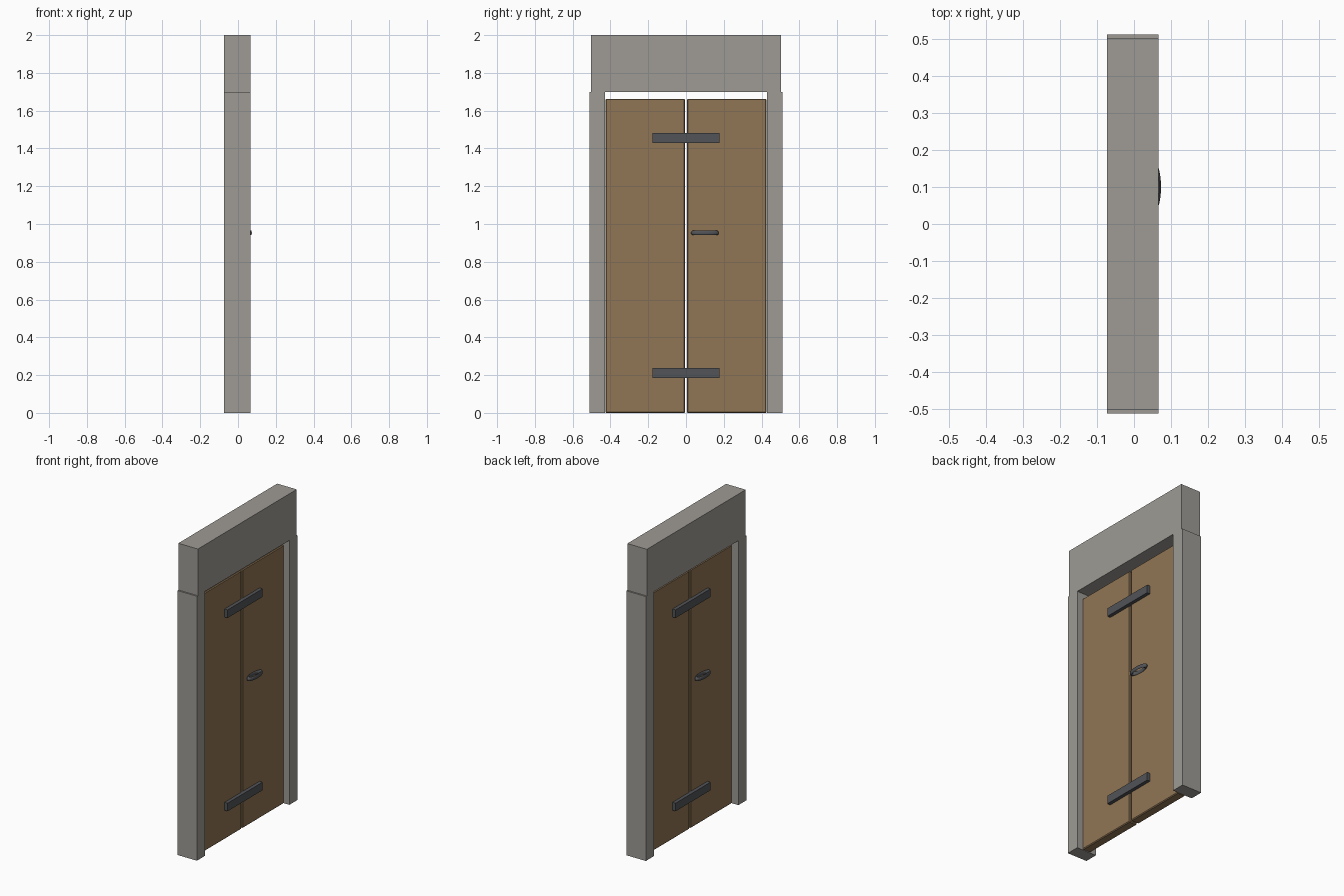
import bpy
import math

if "Cube" in bpy.data.objects:
    bpy.data.objects.remove(bpy.data.objects["Cube"])


def material(name, color):
    m = bpy.data.materials.new(name)
    m.diffuse_color = (*color, 1.0)
    m.use_nodes = True
    m.node_tree.nodes["Principled BSDF"].inputs["Base Color"].default_value = m.diffuse_color
    return m


stone = material("grey_stone", (0.342, 0.328, 0.300))
wood = material("brown_wood", (0.279, 0.178, 0.089))
iron = material("dark_iron", (0.084, 0.087, 0.095))


def box(name, lo, hi, mat, bevel=0.0):
    """Axis-aligned box between two corners, optionally chamfered."""
    bpy.ops.mesh.primitive_cube_add(
        size=1, location=[(a + b) / 2 for a, b in zip(lo, hi)])
    ob = bpy.context.object
    ob.name = name
    ob.scale = [b - a for a, b in zip(lo, hi)]
    bpy.ops.object.transform_apply(location=False, rotation=False, scale=True)
    ob.data.materials.append(mat)
    if bevel:
        mod = ob.modifiers.new("chamfer", "BEVEL")
        mod.width = bevel
        mod.segments = 1
    return ob


BACK, FRONT = -0.073, 0.066     # stone frame faces
DOOR = 0.029                    # half the door thickness

# Stone frame: lintel slightly narrower than the outer jamb faces
box("lintel", (BACK, -0.502, 1.70), (FRONT, 0.502, 2.0), stone)
for side, label in ((-1, "left"), (1, "right")):
    y0, y1 = sorted((side * 0.428, side * 0.512))
    box(label + "_jamb", (BACK, y0, 0), (FRONT, y1, 1.70), stone)

    # Door leaf with a narrow gap in the middle
    y0, y1 = sorted((side * 0.005, side * 0.427))
    box(label + "_door_leaf", (-DOOR, y0, 0), (DOOR, y1, 1.663), wood, 0.005)

# Straps and ring handle on both faces, turned half round for the back
for side, label in ((1, "front"), (-1, "back")):
    x0, x1 = sorted((side * 0.024, side * 0.051))
    for z, level in ((0.212, "lower"), (1.455, "upper")):
        box(f"{label}_{level}_strap", (x0, -0.178, z - 0.026),
            (x1, 0.178, z + 0.026), iron)

    bpy.ops.mesh.primitive_torus_add(
        location=(side * 0.0495, side * 0.1, 0.953),
        major_radius=0.061, minor_radius=0.0125,
        major_segments=32, minor_segments=12)
    ring = bpy.context.object
    ring.name = label + "_handle"
    ring.scale = (0.32, 1, 1)
    bpy.ops.object.transform_apply(location=False, rotation=False, scale=True)
    ring.data.materials.append(iron)
    bpy.ops.object.shade_smooth_by_angle(angle=math.radians(40))
